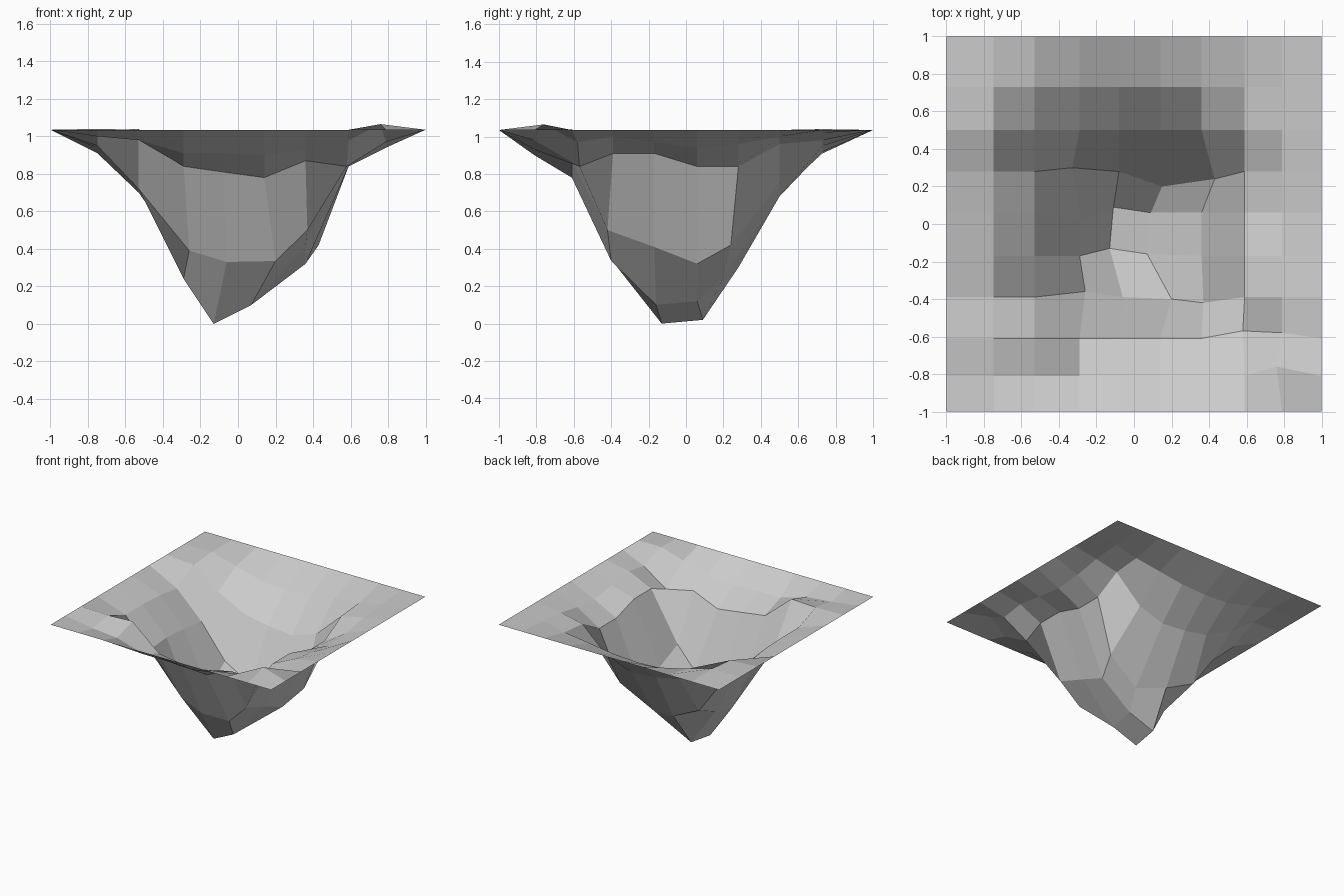
import bpy, bmesh

# Grid lines of the faceted sheet
xs = [-1, -.75, -.53, -.29, -.08, .14, .36, .59, .79, 1]
ys = [-1, -.81, -.61, -.39, -.17, .06, .28, .50, .73, 1]
RIM = 1.035

# Inner heights, front row to back row
heights = [
    [1.00, .98, .91, .91, .90, .93, .98, 1.065],
    [1.03, 1.04, .84, .81, .78, .87, .84, .97],
    [.95, .72, .39, .33, .335, .50, .91, 1.0],
    [.95, .74, .24, 0, .10, .41, .91, .97],
    [.94, .72, .29, .02, .12, .32, .84, .94],
    [.91, .70, .42, .30, .25, .42, .84, .96],
    [1.02, .86, .74, .70, .68, .75, .96, 1.0],
    [1.04, .98, .92, .91, .92, .95, .98, 1.02],
]

# Irregular points: (column, row) -> plan position
nudged = {
    (8, 1): (.76, -.76), (7, 2): (.58, -.57), (8, 2): (.79, -.58),
    (3, 3): (-.26, -.36), (4, 3): (-.06, -.39), (5, 3): (.20, -.40),
    (6, 3): (.37, -.42), (4, 4): (-.13, -.13), (5, 4): (.07, -.16),
    (4, 5): (-.11, .09), (5, 5): (.09, .06), (3, 5): (-.28, .02),
    (3, 6): (-.33, .30), (5, 6): (.15, .20), (6, 6): (.43, .24),
}

# Funnel-shaped crater sheet with a flat square rim
bm = bmesh.new()
grid = []
for j, y in enumerate(ys):
    row = []
    for i, x in enumerate(xs):
        inside = 0 < i < 9 and 0 < j < 9
        px, py = nudged.get((i, j), (x, y))
        z = heights[j - 1][i - 1] if inside else RIM
        row.append(bm.verts.new((px, py, z)))
    grid.append(row)
for j in range(9):
    for i in range(9):
        bm.faces.new((grid[j][i], grid[j][i + 1], grid[j + 1][i + 1], grid[j + 1][i]))
mesh = bpy.data.meshes.new("crater_sheet")
bm.to_mesh(mesh)
bm.free()
bpy.context.collection.objects.link(bpy.data.objects.new("crater_sheet", mesh))
